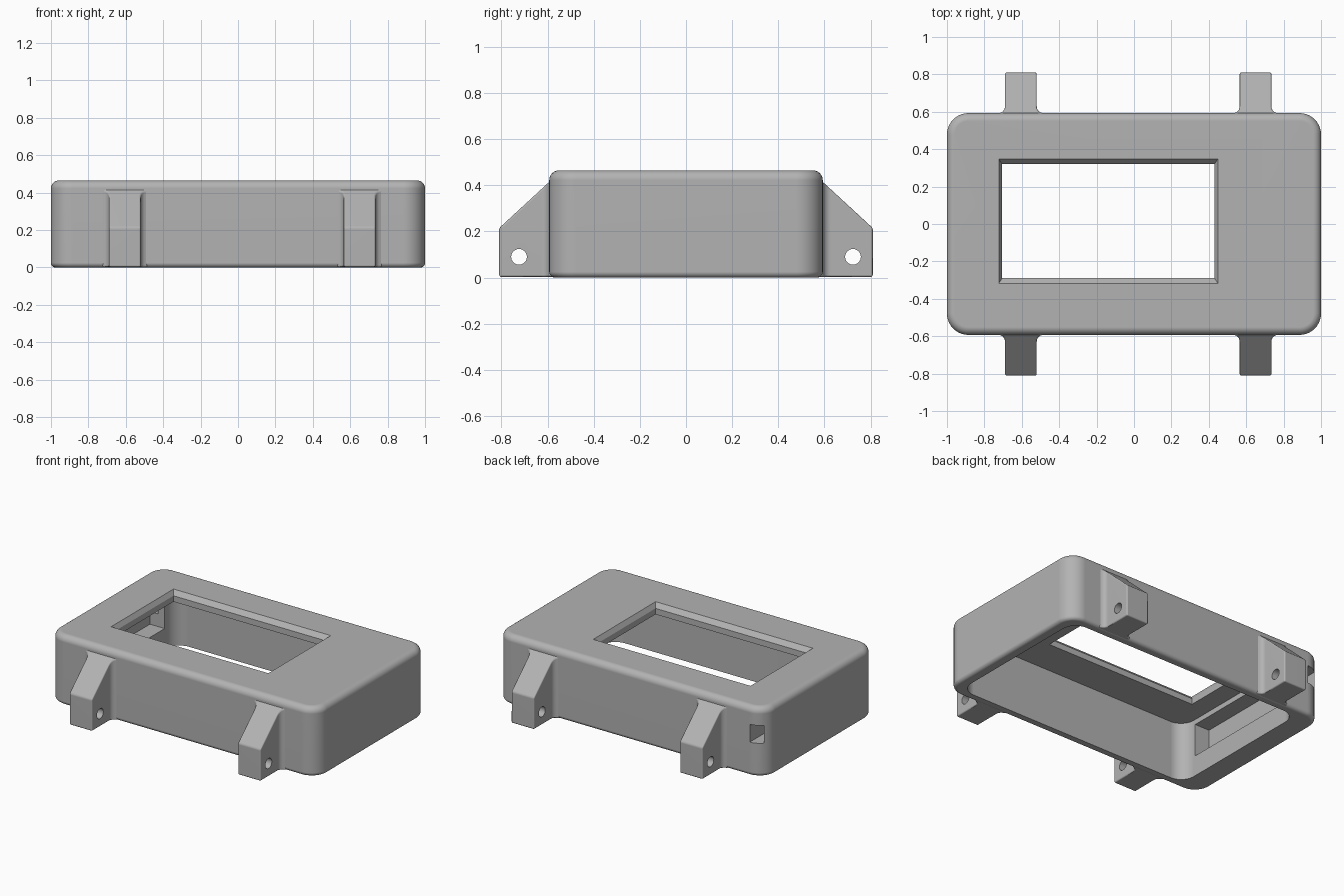
import bpy, bmesh, math
from mathutils import Vector

old = bpy.data.objects.get("Cube")
if old:
    bpy.data.objects.remove(old, do_unlink=True)

grey = bpy.data.materials.new("plain grey")
grey.use_nodes = True
GREY = (0.45, 0.45, 0.45, 1)
grey.diffuse_color = GREY
grey.node_tree.nodes["Principled BSDF"].inputs["Base Color"].default_value = GREY

HALF_Y, HEIGHT = 0.593, 0.465


def rounded_rect(x0, x1, y0, y1, r, steps=10):
    """Outline of a rectangle; r = 0 gives four sharp corners."""
    if r <= 0:
        return [(x1, y1), (x0, y1), (x0, y0), (x1, y0)]
    corners = [(x1 - r, y1 - r), (x0 + r, y1 - r), (x0 + r, y0 + r), (x1 - r, y0 + r)]
    pts = []
    for k, (cx, cy) in enumerate(corners):
        for i in range(steps + 1):
            a = math.pi / 2 * (k + i / steps)
            pts.append((cx + r * math.cos(a), cy + r * math.sin(a)))
    return pts


def finish(name, bm):
    bmesh.ops.recalc_face_normals(bm, faces=bm.faces)
    mesh = bpy.data.meshes.new(name)
    bm.to_mesh(mesh)
    bm.free()
    mesh.materials.append(grey)
    ob = bpy.data.objects.new(name, mesh)
    bpy.context.collection.objects.link(ob)
    return ob


def loft(name, rings):
    """Solid through a stack of (outline, z) rings."""
    bm = bmesh.new()
    loops = [[bm.verts.new((x, y, z)) for x, y in pts] for pts, z in rings]
    n = len(loops[0])
    for a, b in zip(loops, loops[1:]):
        for i in range(n):
            j = (i + 1) % n
            bm.faces.new((a[i], a[j], b[j], b[i]))
    bm.faces.new(loops[0])
    bm.faces.new(loops[-1])
    return finish(name, bm)


def box(name, x0, x1, y0, y1, z0, z1):
    outline = rounded_rect(x0, x1, y0, y1, 0)
    return loft(name, [(outline, z0), (outline, z1)])


def activate(ob):
    bpy.ops.object.select_all(action='DESELECT')
    ob.select_set(True)
    bpy.context.view_layer.objects.active = ob


def cut(ob, cutter):
    mod = ob.modifiers.new("cut", 'BOOLEAN')
    mod.operation, mod.solver, mod.object = 'DIFFERENCE', 'EXACT', cutter
    activate(ob)
    bpy.ops.object.modifier_apply(modifier=mod.name)
    bpy.data.objects.remove(cutter, do_unlink=True)


def smooth(ob):
    activate(ob)
    bpy.ops.object.shade_smooth_by_angle(angle=math.radians(30))
    mod = ob.modifiers.new("even_normals", 'WEIGHTED_NORMAL')
    mod.keep_sharp = True


# Case body with rounded bottom, corners and top
def body_ring(inset, z):
    return rounded_rect(-1 + inset, 1 - inset, -HALF_Y + inset, HALF_Y - inset, 0.115 - inset), z


rings = []
for r, top in ((0.025, False), (0.042, True)):
    for i in range(7):
        a = math.pi / 2 * i / 6
        if top:
            rings.append(body_ring(r * (1 - math.cos(a)), HEIGHT - r + r * math.sin(a)))
        else:
            rings.append(body_ring(r * (1 - math.sin(a)), r - r * math.cos(a)))
case = loft("case_shell", rings)

# Open underside
cavity = rounded_rect(-0.84, 0.93, -0.535, 0.535, 0.1)
cut(case, loft("cavity_cutter", [(cavity, -0.1), (cavity, 0.395)]))


# Window with a sloping rim
def window_ring(dx, dy, z):
    return rounded_rect(-0.705 - dx, 0.43 + dx, -0.29 - dy, 0.32 + dy, 0), z


cut(case, loft("window_cutter", [window_ring(0, 0, 0.3), window_ring(0, 0, 0.435),
                                 window_ring(0.018, 0.027, HEIGHT),
                                 window_ring(0.036, 0.054, HEIGHT + 0.03)]))

# Pocket inside the end wall and the slot leading into it
cut(case, box("pocket_cutter", -0.95, -0.8, -0.42, 0.42, 0.14, 0.36))
cut(case, box("slot_cutter", -0.97, -0.89, 0.3, 0.7, 0.225, 0.345))
smooth(case)


# Mounting lugs: flared plan, sloping top, cross hole
def lug(name, cx, side):
    half, flare, tip = 0.085, 0.035, 0.81
    edge = [(half, tip)]
    for i in range(7):
        a = math.pi / 2 * i / 6
        edge.append((half + flare - flare * math.cos(a), HALF_Y + flare - flare * math.sin(a)))
    edge.append((half + flare, HALF_Y - 0.04))
    plan = edge + [(-x, y) for x, y in reversed(edge)]
    plan = [(cx + x, side * y) for x, y in plan]
    ob = loft(name, [(plan, 0.003), (plan, 0.6)])
    bm = bmesh.new()
    bm.from_mesh(ob.data)
    cutting = bmesh.ops.bisect_plane(
        bm, geom=bm.verts[:] + bm.edges[:] + bm.faces[:], plane_co=(0, side * HALF_Y, 0.415),
        plane_no=Vector((0, side * 0.2, 0.217)), clear_outer=True)
    rim = [e for e in cutting["geom_cut"] if isinstance(e, bmesh.types.BMEdge)]
    bmesh.ops.contextual_create(bm, geom=rim)
    bmesh.ops.recalc_face_normals(bm, faces=bm.faces)
    bm.to_mesh(ob.data)
    bm.free()
    bevel = ob.modifiers.new("soft_edges", 'BEVEL')
    bevel.width, bevel.segments = 0.012, 3
    bevel.limit_method, bevel.angle_limit = 'ANGLE', math.radians(40)
    activate(ob)
    bpy.ops.object.modifier_apply(modifier=bevel.name)
    bpy.ops.mesh.primitive_cylinder_add(vertices=32, radius=0.034, depth=0.5,
                                        location=(cx, side * 0.724, 0.09),
                                        rotation=(0, math.pi / 2, 0))
    cut(ob, bpy.context.object)
    smooth(ob)


for end, cx in (("right", -0.605), ("left", 0.65)):
    lug("front_" + end + "_lug", cx, -1)
    lug("back_" + end + "_lug", cx, 1)
